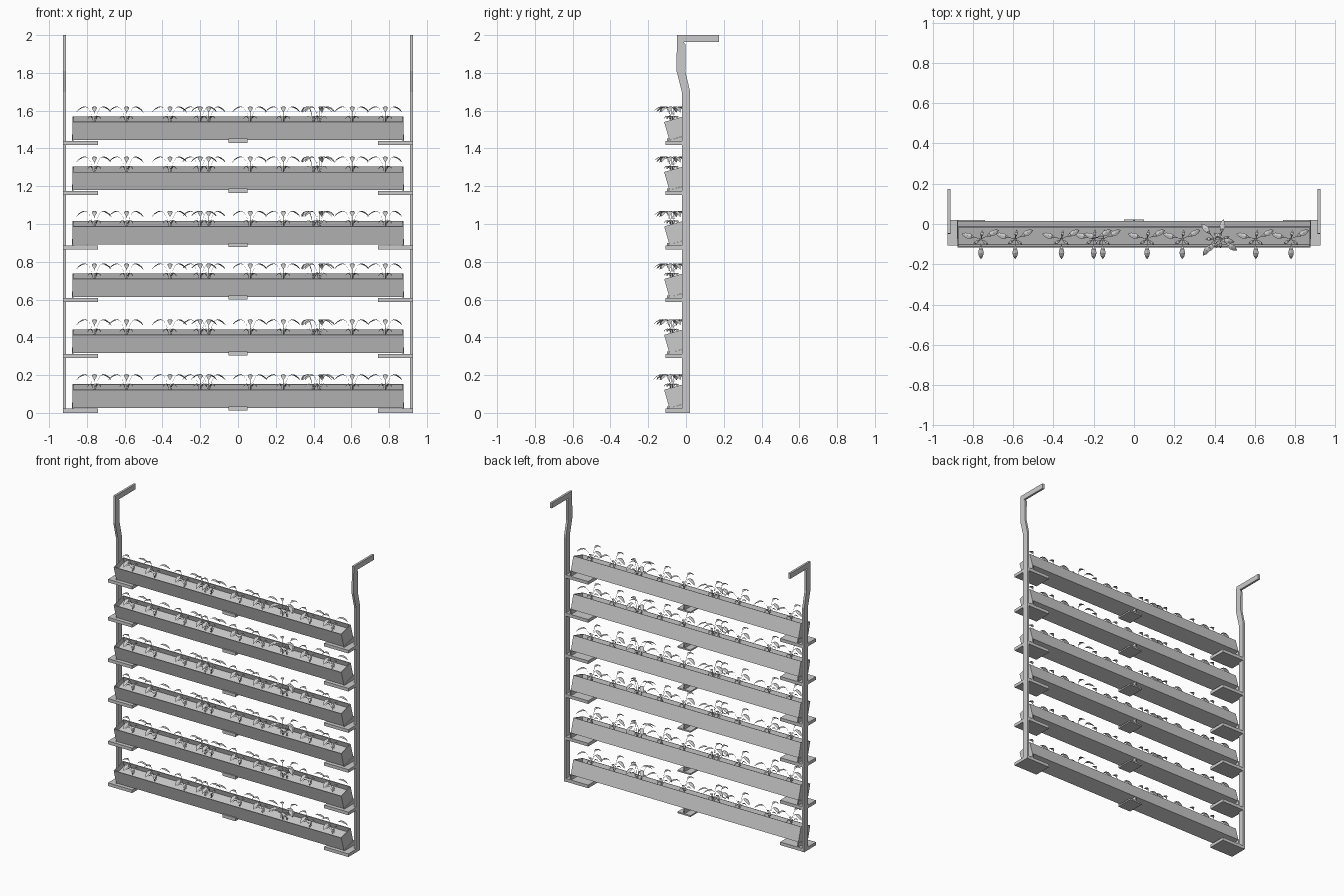
import bpy, bmesh
from math import sin, cos, radians
from mathutils import Matrix

if "Cube" in bpy.data.objects:
    bpy.data.objects.remove(bpy.data.objects["Cube"])

LEVELS = [0.0, 0.291, 0.587, 0.865, 1.153, 1.418]
TILT = radians(16)
FRONT, BASE = -0.088, 0.026          # lower front edge of the tilted trough
WIDTH, HEIGHT, HALF = 0.107, 0.10, 0.877
# plant x position and turn in degrees
PLANTS = [(-0.76, 0), (-0.59, 0), (-0.36, 0), (-0.2, 0), (-0.155, 0), (0.065, 0),
          (0.24, 0), (0.4, -35), (0.43, 55), (0.605, 0), (0.78, 0)]


def to_object(name, bm, z=0.0):
    bmesh.ops.recalc_face_normals(bm, faces=bm.faces[:])
    mesh = bpy.data.meshes.new(name)
    bm.to_mesh(mesh)
    bm.free()
    return place(name, mesh, z)


def place(name, mesh, z):
    ob = bpy.data.objects.new(name, mesh)
    ob.location.z = z
    bpy.context.collection.objects.link(ob)
    return ob


def extrude_x(bm, profile, x0, x1):
    """Solid from a (y, z) profile between two x planes."""
    face = bm.faces.new([bm.verts.new((x0, y, z)) for y, z in profile])
    ext = bmesh.ops.extrude_face_region(bm, geom=[face])
    for v in ext["geom"]:
        if isinstance(v, bmesh.types.BMVert):
            v.co.x = x1


def rect(y0, y1, z0, z1):
    return [(y0, z0), (y1, z0), (y1, z1), (y0, z1)]


# hanging posts with hooked tops
post = [(-0.022, 0), (0.022, 0), (0.022, 1.7), (-0.004, 1.81), (-0.002, 1.95),
        (-0.012, 1.963), (0.175, 1.963), (0.175, 2.0), (-0.048, 2.0),
        (-0.05, 1.81), (-0.022, 1.7)]
for side, label in ((-1, "left"), (1, "right")):
    bm = bmesh.new()
    extrude_x(bm, post, side * 0.911, side * 0.926)
    to_object(label + "_post", bm)

# trough: tilted box with a recessed planting bed
bm = bmesh.new()
bmesh.ops.create_cube(bm, size=1)
bmesh.ops.translate(bm, verts=bm.verts[:], vec=(0, 0.5, 0.5))
bmesh.ops.scale(bm, verts=bm.verts[:], vec=(2 * HALF, WIDTH, HEIGHT))
top = max(bm.faces, key=lambda f: f.calc_center_median().z)
bmesh.ops.inset_region(bm, faces=[top], thickness=0.007)
bed = bmesh.ops.extrude_face_region(bm, geom=[top])
bmesh.ops.delete(bm, geom=[top], context='FACES_ONLY')
bmesh.ops.translate(bm, vec=(0, 0, -0.035),
                    verts=[g for g in bed["geom"] if isinstance(g, bmesh.types.BMVert)])
bmesh.ops.transform(bm, verts=bm.verts[:], matrix=Matrix.Translation((0, FRONT, BASE))
                    @ Matrix.Rotation(TILT, 4, 'X'))
trough = to_object("trough_1", bm).data

# brackets: flat shelf plate, back strip and wedge gusset
bm = bmesh.new()
rise = BASE + (0.015 - FRONT) * 0.287
wedge = [(FRONT, 0.02), (0.02, 0.02), (0.02, rise), (FRONT, BASE)]
for s in (-1, 1):
    extrude_x(bm, rect(-0.108, 0.02, 0.0, 0.022), s * 0.74, s * 0.926)
    extrude_x(bm, wedge, s * 0.872, s * 0.88)
extrude_x(bm, rect(-0.1, 0.022, 0.012, 0.022), -0.05, 0.05)
extrude_x(bm, rect(-0.1, -0.09, 0.012, 0.034), -0.05, 0.05)
extrude_x(bm, wedge, -0.004, 0.004)
brackets = to_object("brackets_1", bm).data

# plants: three arching leaves and three small low leaves each
UPPER = [(0.004, 0.115, 0.001), (0.016, 0.165, 0.001), (0.034, 0.196, 0.0015),
         (0.05, 0.205, 0.010), (0.068, 0.202, 0.014), (0.085, 0.191, 0.010),
         (0.1, 0.173, 0.0004)]
LOWER = [(0.004, 0.11, 0.001), (0.012, 0.14, 0.002), (0.022, 0.155, 0.007),
         (0.034, 0.153, 0.007), (0.045, 0.137, 0.0004)]


def leaf(bm, stations, x, y, angle):
    c, s = cos(angle), sin(angle)
    rows = []
    for r, z, w in stations:
        rows.append([bm.verts.new((x + c * r - s * k * w, y + s * r + c * k * w,
                                   z - abs(k) * w * 0.3)) for k in (-1, 0, 1)])
    for a, b in zip(rows, rows[1:]):
        for i in (0, 1):
            bm.faces.new((a[i], b[i], b[i + 1], a[i + 1]))


bm = bmesh.new()
for x, turn in PLANTS:
    for a in (-90, 27, 165):
        leaf(bm, UPPER, x, -0.075, radians(a + turn))
    for a in (-40, 80, 215):
        leaf(bm, LOWER, x, -0.075, radians(a + turn))
plants = to_object("plants_1", bm).data

# repeat the shelf on the other levels
for i, z in enumerate(LEVELS[1:], 2):
    for name, mesh in (("trough", trough), ("brackets", brackets), ("plants", plants)):
        place(f"{name}_{i}", mesh, z)
